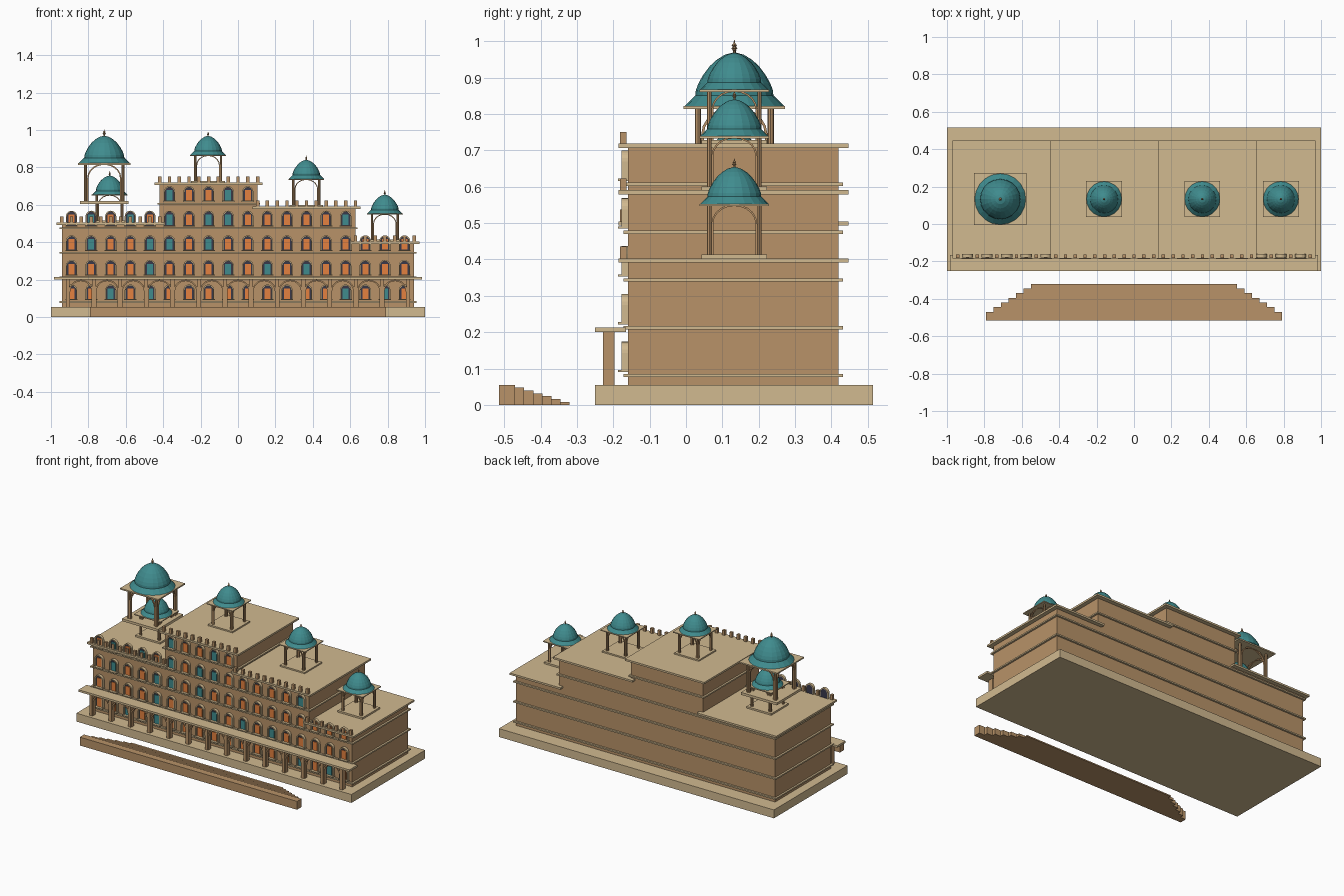
import bpy, bmesh, random
from math import sin, cos, pi
from mathutils import Matrix, Vector

if "Cube" in bpy.data.objects:
    bpy.data.objects.remove(bpy.data.objects["Cube"])

random.seed(4)
I = Matrix.Identity(4)


def mat(name, r, g, b):
    m = bpy.data.materials.new(name)
    m.diffuse_color = (r, g, b, 1)
    m.use_nodes = True
    m.node_tree.nodes["Principled BSDF"].inputs["Base Color"].default_value = m.diffuse_color
    return m


WALL = mat("sandstone", .48, .29, .14)
TRIM = mat("pale_stone", .64, .49, .28)
TEAL = mat("teal", .05, .26, .27)
ORANGE = mat("orange_shutter", .78, .22, .05)
DARK = mat("dark_pane", .04, .04, .07)


def finish(name, bm, m):
    bmesh.ops.recalc_face_normals(bm, faces=bm.faces)
    me = bpy.data.meshes.new(name)
    bm.to_mesh(me)
    bm.free()
    me.materials.append(m)
    ob = bpy.data.objects.new(name, me)
    bpy.context.collection.objects.link(ob)
    return ob


def box(bm, x0, x1, y0, y1, z0, z1, M=I):
    c = Vector(((x0 + x1) / 2, (y0 + y1) / 2, (z0 + z1) / 2))
    S = Matrix.Diagonal((x1 - x0, y1 - y0, z1 - z0, 1))
    bmesh.ops.create_cube(bm, size=1, matrix=M @ Matrix.Translation(c) @ S)


def outline(hw, spring, rise, n=10):
    arc = [(hw * cos(pi * i / n), spring + rise * sin(pi * i / n)) for i in range(n + 1)]
    return [(hw, 0)] + arc + [(-hw, 0)]


# arched band with legs, standing at local origin, facing -y
def arch(bm, hw, spring, rise, t, d, M=I):
    a, b = outline(hw, spring, rise), outline(hw - t, spring, rise - t)
    rings = [[bm.verts.new(M @ Vector((x, y, z))) for x, y, z in
              ((p[0], -d / 2, p[1]), (q[0], -d / 2, q[1]), (q[0], d / 2, q[1]), (p[0], d / 2, p[1]))]
             for p, q in zip(a, b)]
    for r, s in zip(rings, rings[1:]):
        for k in range(4):
            bm.faces.new((r[k], r[(k + 1) % 4], s[(k + 1) % 4], s[k]))
    bm.faces.new(rings[0])
    bm.faces.new(rings[-1])


# solid arched panel
def panel(bm, hw, spring, rise, d, M=I):
    f = bm.faces.new([bm.verts.new(M @ Vector((x, -d / 2, z))) for x, z in outline(hw, spring, rise)])
    e = bmesh.ops.extrude_face_region(bm, geom=[f])["geom"]
    bmesh.ops.translate(bm, verts=[v for v in e if isinstance(v, bmesh.types.BMVert)],
                        vec=M.to_3x3() @ Vector((0, d, 0)))
    bm.faces.new([v for v in f.verts]) if not f.is_valid else None


def lathe(bm, prof, n, M):
    rings = [[bm.verts.new(M @ Vector((r * cos(2 * pi * i / n), r * sin(2 * pi * i / n), z)))
              for i in range(n)] for r, z in prof]
    for a, b in zip(rings, rings[1:]):
        for i in range(n):
            j = (i + 1) % n
            bm.faces.new((a[i], a[j], b[j], b[i]))
    bm.faces.new(rings[0])
    bm.faces.new(rings[-1])


# plinth and detached front steps
bm = bmesh.new()
box(bm, -1, 1, -.25, .515, 0, .055)
finish("plinth", bm, TRIM)
bm = bmesh.new()
for i in range(7):
    w, y = .79 - .04 * i, -.515 + .025 * i
    box(bm, -w, w, y, y + .045, 0, .055 - .0078 * i)
finish("front_steps", bm, WALL)

# stepped wings: first column, last column, body top, window rows
P = .1047
X0 = -8.5 * P
WINGS = [(0, 4, .493, 4), (5, 9, .707, 5), (10, 14, .579, 4), (15, 17, .391, 3)]
walls, roofs, cornices, merlons = (bmesh.new() for _ in range(4))
frames, panes, orange, teal, sills = (bmesh.new() for _ in range(5))
for c0, c1, top, rows in WINGS:
    a, b = X0 + (c0 - .5) * P, X0 + (c1 + .5) * P
    box(walls, a, b, -.16, .42, .05, top)
    box(roofs, a - .027, b + .027, -.185, .447, top, top + .012)
    for k in range(rows):
        z = .08 + .1315 * k
        if z < top:
            box(cornices, a - .012, b + .012, -.172, .432, z - .004, z + .005)
    n = 2 * (c1 - c0 + 1)
    for k in range(n + 1):
        x = a + (b - a) * k / n
        box(merlons, x - .009, x + .009, -.181, -.164, top + .008, top + .044)
    for c in range(c0, c1 + 1):
        for r in range(rows):
            x, z = X0 + c * P, .093 + .1315 * r
            arch(frames, .03, .05, .031, .007, .018, Matrix.Translation((x, -.169, z)))
            panel(panes, .024, .05, .025, .006, Matrix.Translation((x, -.164, z)))
            box(orange if random.random() < .68 else teal,
                x - .016, x + .016, -.172, -.166, z + .004, z + .06)
            box(sills, x - .033, x + .033, -.187, -.16, z - .003, z + .003)
finish("wing_walls", walls, WALL)
finish("roof_slabs", roofs, TRIM)
finish("floor_cornices", cornices, TRIM)
finish("parapet_merlons", merlons, WALL)
finish("window_frames", frames, TRIM)
finish("window_panes", panes, DARK)
finish("orange_shutters", orange, ORANGE)
finish("teal_shutters", teal, TEAL)
finish("window_sills", sills, TRIM)

# ground floor veranda
bm = bmesh.new()
box(bm, -.985, .985, -.25, -.165, .2, .213)
finish("veranda_roof", bm, TRIM)
cols, arches = bmesh.new(), bmesh.new()
N = 14
S = 1.82 / (N - 1)
for i in range(N):
    x = -.91 + S * i
    box(cols, x - .01, x + .01, -.229, -.196, .055, .2)
    if i < N - 1:
        arch(arches, S / 2 - .005, .08, .065, .008, .025, Matrix.Translation((x + S / 2, -.2125, .055)))
finish("veranda_columns", cols, WALL)
finish("veranda_arches", arches, WALL)

# domed roof pavilions: x, base height, scale
DOME = [(.095, .149), (.09, .154), (.078, .166), (.074, .17), (.073, .18), (.068, .193),
        (.059, .209), (.047, .225), (.034, .237), (.018, .247), (.003, .251)]
FINIAL = [(.003, .247), (.003, .256), (.006, .259), (.003, .262), (.005, .265), (.002, .268), (.0005, .275)]
for x, z, s in [(-.715, .605, 1.45), (-.686, .505, 1), (-.16, .717, 1), (.365, .589, 1), (.785, .403, 1)]:
    M = Matrix.Translation((x, .133, z)) @ Matrix.Scale(s, 4)
    bm = bmesh.new()
    box(bm, -.09, .09, -.09, .09, 0, .011, M)
    box(bm, -.096, .096, -.096, .096, .144, .15, M)
    finish("pavilion_slabs", bm, TRIM)
    bm = bmesh.new()
    for k in range(4):
        R = M @ Matrix.Rotation(k * pi / 2, 4, 'Z')
        lathe(bm, [(.006, .01), (.006, .145)], 8, R @ Matrix.Translation((.069, .069, 0)))
        arch(bm, .063, .085, .054, .005, .008, R @ Matrix.Translation((0, -.069, .01)))
    finish("pavilion_columns", bm, WALL)
    bm = bmesh.new()
    lathe(bm, DOME, 20, M)
    finish("pavilion_dome", bm, TEAL)
    bm = bmesh.new()
    lathe(bm, FINIAL, 8, M)
    finish("pavilion_finial", bm, WALL)
